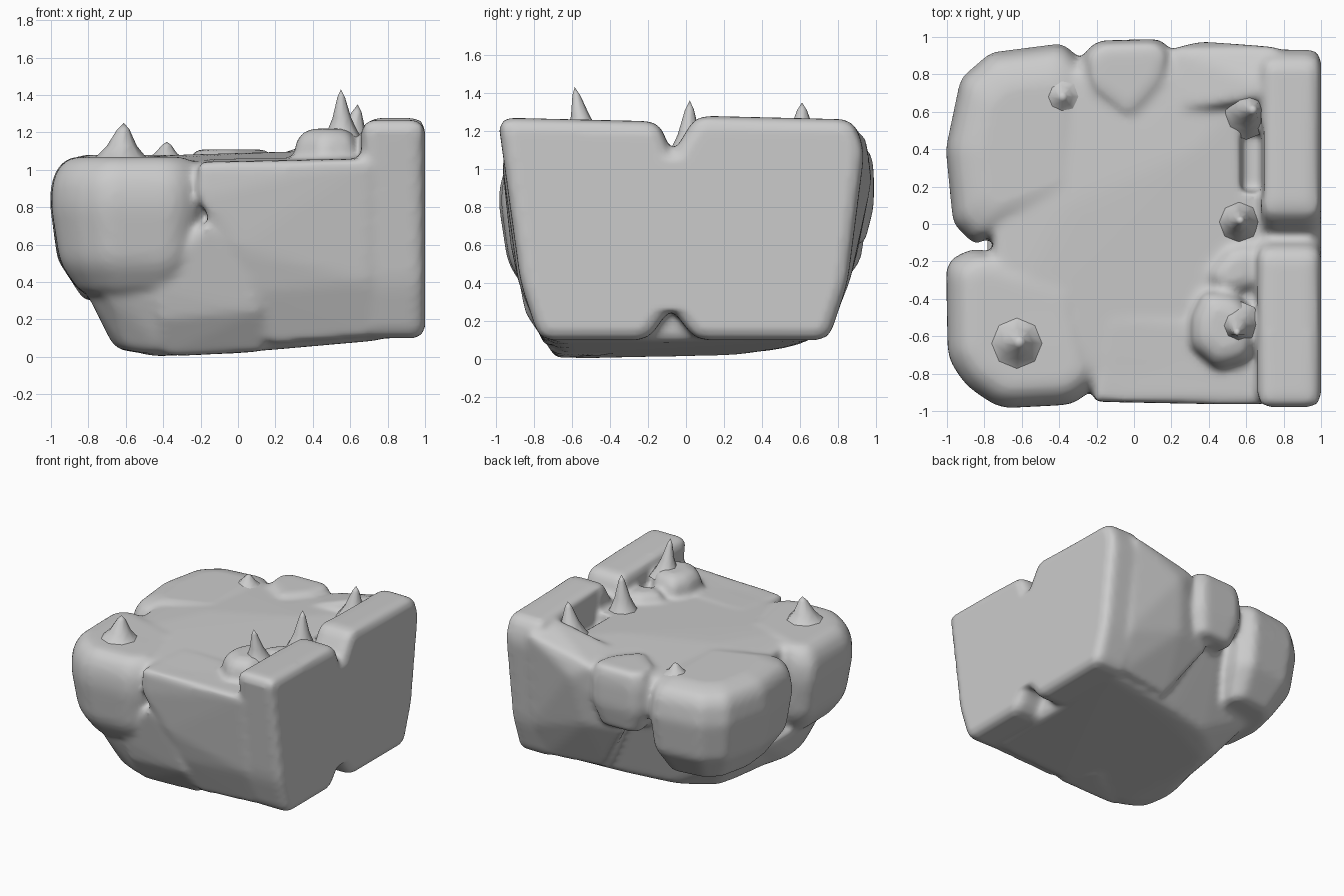
import bpy, bmesh
from math import cos, sin, pi
from mathutils import Vector

cube = bpy.data.objects.get("Cube")
if cube:
    bpy.data.objects.remove(cube, do_unlink=True)

stone = bpy.data.materials.new("grey stone")
stone.use_nodes = True
stone.diffuse_color = (0.6, 0.6, 0.6, 1)
stone.node_tree.nodes["Principled BSDF"].inputs["Base Color"].default_value = (0.6, 0.6, 0.6, 1)


def finish(bm, name):
    bmesh.ops.recalc_face_normals(bm, faces=bm.faces)
    mesh = bpy.data.meshes.new(name)
    bm.to_mesh(mesh)
    bm.free()
    mesh.materials.append(stone)
    obj = bpy.data.objects.new(name, mesh)
    bpy.context.collection.objects.link(obj)
    return obj


def boulder(name, outline, pivot, levels, bevel=0.06):
    """Convex rock: an outline scaled about a pivot at each (height, scale)."""
    px, py = pivot
    return corner_block(name, [(px + (x - px) * s, py + (y - py) * s, z)
                               for z, s in levels for x, y in outline], bevel)


def corner_block(name, points, bevel=0.05):
    """Convex rock through its corner points, with rounded edges."""
    bm = bmesh.new()
    for p in points:
        bm.verts.new(p)
    out = bmesh.ops.convex_hull(bm, input=bm.verts)
    junk = [v for v in out["geom_interior"] + out["geom_unused"] if isinstance(v, bmesh.types.BMVert)]
    bmesh.ops.delete(bm, geom=list(set(junk)), context='VERTS')
    bmesh.ops.dissolve_limit(bm, angle_limit=0.03, verts=bm.verts, edges=bm.edges)
    bmesh.ops.bevel(bm, geom=bm.edges[:], offset=bevel, segments=2, profile=0.5,
                    affect='EDGES', clamp_overlap=True)
    return finish(bm, name)


def spike(name, base, tip, radius):
    """Flared thorn leaning from base to tip."""
    bm = bmesh.new()
    base, tip = Vector(base), Vector(tip)
    rings = []
    for t, r in ((0, 1), (0.2, 0.68), (0.45, 0.42), (0.85, 0.17)):
        c = base.lerp(tip, t)
        rings.append([bm.verts.new(c + Vector((cos(a * pi / 4), sin(a * pi / 4), 0)) * r * radius)
                      for a in range(8)])
    for low, high in zip(rings, rings[1:]):
        for i in range(8):
            j = (i + 1) % 8
            bm.faces.new((low[i], low[j], high[j], high[i]))
    top = bm.verts.new(tip)
    for i in range(8):
        bm.faces.new((rings[-1][i], rings[-1][(i + 1) % 8], top))
    obj = finish(bm, name)
    for p in obj.data.polygons:
        p.use_smooth = True
    return obj


# Central mass: gently domed top, underside rising towards the back and the wall
core = corner_block("core", [
    (-0.75, -0.65, 1.05), (-0.75, 0.65, 1.05), (0.8, 0.88, 1.1), (0.8, -0.86, 1.04),
    (-0.2, -0.86, 1.03), (-0.2, 0.88, 1.05), (-0.35, 0.1, 1.08), (0.3, 0.4, 1.1),
    (-0.75, -0.6, 0.35), (-0.72, 0.5, 0.33), (-0.64, -0.4, 0.05), (-0.5, 0.3, 0.02),
    (-0.45, -0.62, 0.0), (0.1, -0.68, 0.03), (-0.25, 0.52, 0.06), (0.15, 0.6, 0.07),
    (0.78, 0.7, 0.1), (0.78, -0.7, 0.09)], 0.04)

# Tall right wall: two halves, joined by a web that leaves a notch above and below
wall_front = corner_block("wall_front", [
    (x, y, z) for x in (0.66, 1.0) for y, z in
    ((-0.99, 1.27), (-0.14, 1.25), (-0.07, 1.06), (-0.08, 0.27), (-0.2, 0.1), (-0.77, 0.1), (-0.87, 0.4))], 0.06)
wall_back = corner_block("wall_back", [
    (x, y, z) for x in (0.68, 1.0) for y, z in
    ((-0.08, 0.27), (0.05, 0.1), (0.75, 0.1), (0.85, 0.4), (0.94, 1.1), (0.88, 1.26), (0.05, 1.28), (-0.08, 1.06))],
    0.06)
wall_web = corner_block("wall_web", [
    (x, y, z) for x in (0.7, 1.0) for y, z in
    ((-0.08, 0.26), (-0.4, 0.25), (0.3, 0.25), (-0.4, 1.05), (0.3, 1.05), (-0.08, 1.06))], 0.01)

# Left boulders
left_front = boulder("left_front", [
    (-0.19, -0.86), (-0.32, -0.97), (-0.72, -0.99), (-0.9, -0.87), (-1, -0.72),
    (-1.01, -0.2), (-0.86, -0.12), (-0.3, -0.3)], (-0.5, -0.5),
    [(1.07, 0.82), (0.97, 0.97), (0.82, 1), (0.5, 0.9), (0.33, 0.66)])
left_back = boulder("left_back", [
    (-0.86, -0.11), (-0.97, 0), (-1.01, 0.4), (-0.93, 0.78), (-0.77, 0.92), (-0.38, 0.97),
    (-0.28, 0.88), (-0.3, 0.1)], (-0.5, 0.4),
    [(1.08, 0.66), (1.04, 0.87), (0.97, 0.96), (0.82, 1), (0.52, 0.92), (0.3, 0.64)])
left_foot = corner_block("left_foot", [
    (-0.82, -0.55, 0.36), (-0.7, -0.8, 0.36), (-0.4, -0.84, 0.36), (-0.66, -0.4, 0.04),
    (-0.62, -0.62, 0.04), (-0.35, -0.7, 0), (-0.45, 0.2, 0.01), (-0.8, 0.1, 0.36)], 0.04)

# Front faces
front_foot = corner_block("front_foot", [
    (-0.45, -0.84, 0.36), (-0.18, -0.93, 0.72), (0.03, -0.91, 0.58), (0.12, -0.85, 0.25),
    (0.15, -0.7, 0.03), (-0.4, -0.68, 0.0), (-0.42, -0.8, 0.2), (-0.2, -0.4, 0.7), (0, -0.4, 0.02)], 0.04)
front_mid = corner_block("front_mid", [
    (-0.22, -0.95, 1.04), (0.24, -0.95, 1.03), (0.72, -0.97, 1.06), (0.72, -0.88, 0.4),
    (0.72, -0.76, 0.1), (0.14, -0.74, 0.06), (0.1, -0.86, 0.35), (0.0, -0.92, 0.58),
    (-0.22, -0.95, 0.85), (-0.15, -0.5, 1.06), (0.72, -0.5, 1.07), (0.4, -0.4, 0.2)])

# Back faces
back_knob = boulder("back_knob", [
    (-0.28, 0.9), (-0.2, 0.98), (0.14, 0.99), (0.21, 0.92), (0.16, 0.74), (-0.02, 0.54), (-0.25, 0.72)],
    (-0.03, 0.82), [(1.11, 0.87), (1.0, 1), (0.8, 1), (0.6, 0.7)], 0.04)
back_mid = corner_block("back_mid", [
    (0.2, 0.94, 1.06), (0.36, 0.98, 0.95), (0.78, 0.95, 1.18), (0.78, 0.7, 1.26), (0.6, 0.64, 1.16),
    (0.25, 0.6, 1.1), (0.78, 0.86, 0.4), (0.3, 0.9, 0.55), (0.75, 0.74, 0.1), (0.25, 0.66, 0.1), (-0.05, 0.82, 0.55)])

# Loose stones resting beside the wall
top_stone = boulder("top_stone", [
    (0.31, -0.5), (0.31, -0.65), (0.45, -0.77), (0.62, -0.72), (0.65, -0.5), (0.55, -0.38), (0.38, -0.36)],
    (0.5, -0.55), [(1.22, 0.7), (1.16, 1), (1.0, 1.1)], 0.04)
low_stone = boulder("low_stone", [
    (0.36, -0.28), (0.45, -0.4), (0.68, -0.36), (0.68, -0.08), (0.5, -0.1)],
    (0.55, -0.25), [(1.14, 0.6), (1.03, 1.1)], 0.03)

# Pit along the foot of the wall
pit = boulder("pit_cutter", [(0.56, 0.14), (0.56, 0.52), (0.69, 0.52), (0.69, 0.14)],
              (0.64, 0.34), [(1.3, 1.2), (0.97, 0.75)], 0.01)
pit.hide_render = True
pit.hide_set(True)

# Fuse the stones into one weathered mass
parts = [core, wall_front, wall_back, wall_web, left_front, left_back, left_foot, front_foot,
         front_mid, back_knob, back_mid, top_stone, low_stone]
bpy.ops.object.select_all(action='DESELECT')
for p in parts:
    p.select_set(True)
bpy.context.view_layer.objects.active = core
bpy.ops.object.join()
core.name = "rock_body"


def fuse(name):
    remesh = core.modifiers.new(name, 'REMESH')
    remesh.mode = 'VOXEL'
    remesh.voxel_size = 0.02
    remesh.use_smooth_shade = True


fuse("fuse")
carve = core.modifiers.new("pit", 'BOOLEAN')
carve.operation = 'DIFFERENCE'
carve.object = pit
fuse("even_out")
soften = core.modifiers.new("soften", 'SMOOTH')
soften.factor = 0.5
soften.iterations = 7

# Thorns on the top
spike("thorn_front_left", (-0.63, -0.64, 1.03), (-0.61, -0.63, 1.25), 0.19)
spike("thorn_front_right", (0.56, -0.53, 1.15), (0.55, -0.585, 1.43), 0.12)
spike("thorn_middle", (0.56, 0.01, 1.03), (0.57, 0.02, 1.36), 0.14)
spike("thorn_back_right", (0.6, 0.61, 1.06), (0.64, 0.61, 1.35), 0.16)
spike("thorn_back_left", (-0.39, 0.68, 1.04), (-0.38, 0.68, 1.15), 0.14)
